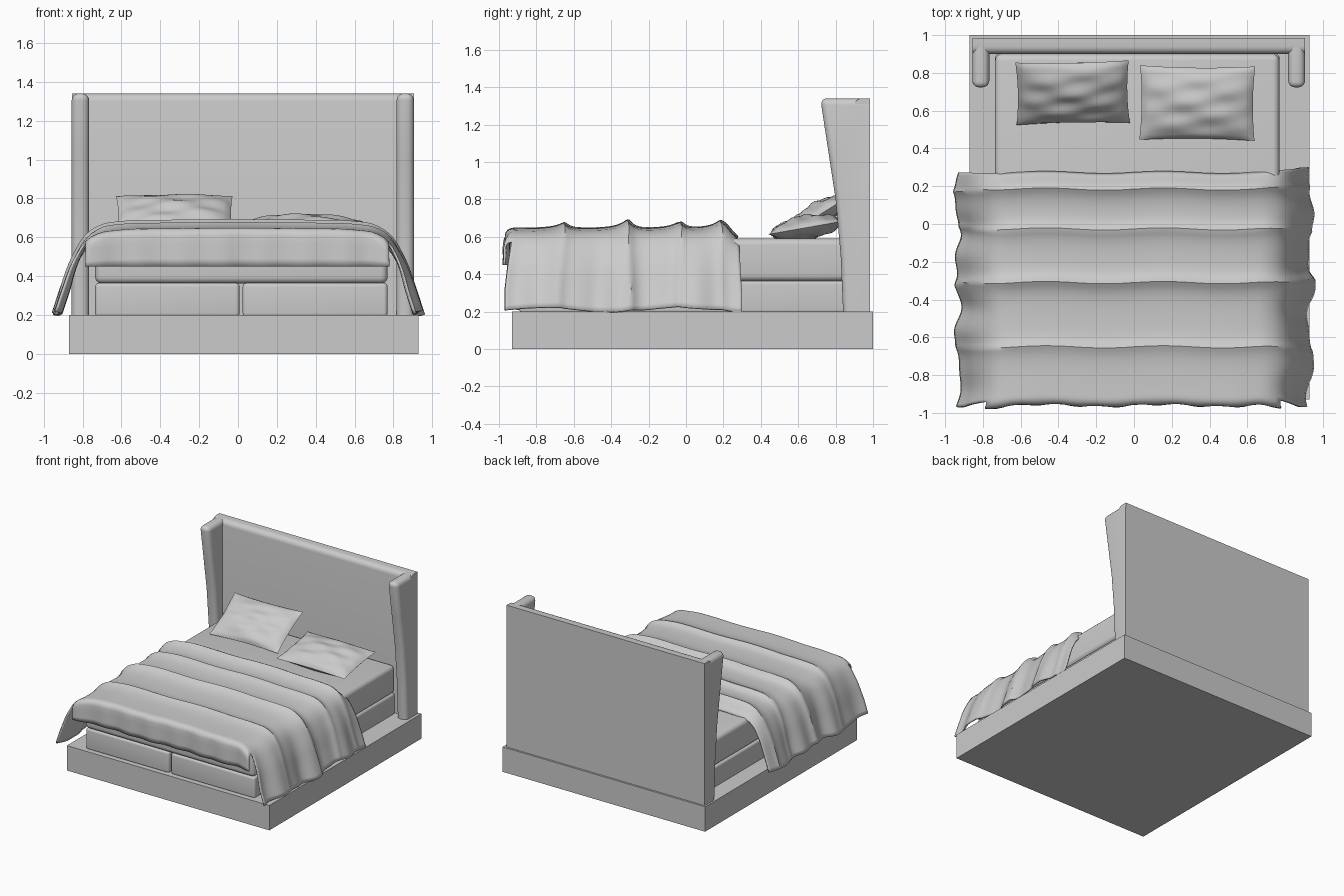
import bpy, bmesh, math
from mathutils import Matrix, Vector

if "Cube" in bpy.data.objects:
    bpy.data.objects.remove(bpy.data.objects["Cube"])

grey = bpy.data.materials.new("grey")
grey.diffuse_color = (0.6, 0.6, 0.6, 1)
grey.use_nodes = True
grey.node_tree.nodes["Principled BSDF"].inputs["Base Color"].default_value = grey.diffuse_color


def finish(bm, name, smooth=True):
    bmesh.ops.recalc_face_normals(bm, faces=bm.faces)
    me = bpy.data.meshes.new(name)
    bm.to_mesh(me)
    bm.free()
    me.materials.append(grey)
    ob = bpy.data.objects.new(name, me)
    bpy.context.collection.objects.link(ob)
    bpy.ops.object.select_all(action='DESELECT')
    ob.select_set(True)
    bpy.context.view_layer.objects.active = ob
    if smooth:
        bpy.ops.object.shade_smooth_by_angle(angle=math.radians(40))
    return ob


def bevel(bm, r, rule, segs=5):
    edges = [e for e in bm.edges if rule((e.verts[0].co + e.verts[1].co) / 2)]
    bmesh.ops.bevel(bm, geom=edges, offset=r, segments=segs, profile=0.5, affect='EDGES')


def box(name, x, y, z, r=0, rule=lambda m: True):
    bm = bmesh.new()
    bmesh.ops.create_cube(bm, size=1)
    for v in bm.verts:
        v.co = [a[0] if c < 0 else a[1] for a, c in zip((x, y, z), v.co)]
    if r:
        bevel(bm, r, rule)
    return finish(bm, name, r > 0)


def lerp_path(pts, t):
    # pts: (t, value) pairs in rising order
    for (a, p), (b, q) in zip(pts, pts[1:]):
        if t <= b:
            return p + (q - p) * max(0, t - a) / (b - a)
    return pts[-1][1]


# Plinth, drawers and mattress
box("plinth", (-0.87, 0.93), (-0.93, 1.0), (0, 0.2))
box("left_drawer", (-0.735, 0.008), (-0.89, 0.90), (0.19, 0.365), 0.02)
box("right_drawer", (0.024, 0.77), (-0.89, 0.90), (0.19, 0.365), 0.02)
box("mattress", (-0.735, 0.77), (-0.90, 0.90), (0.362, 0.59), 0.035)

# Headboard panel, rounded along the top front edge
box("headboard", (-0.855, 0.905), (0.90, 0.985), (0.2, 1.34), 0.04,
    lambda m: m.z > 1.3 and m.y < 0.92)

# Headboard wings, widening towards the top
wing_profile = [(0.985, 0.2), (0.84, 0.2), (0.827, 0.5), (0.80, 0.8),
                (0.765, 1.03), (0.718, 1.34), (0.985, 1.34)]
for name, x0 in (("left_wing", -0.856), ("right_wing", 0.816)):
    bm = bmesh.new()
    face = bm.faces.new([bm.verts.new((x0, y, z)) for y, z in wing_profile])
    new = bmesh.ops.extrude_face_region(bm, geom=[face])["geom"]
    bmesh.ops.translate(bm, vec=(0.09, 0, 0), verts=[v for v in new if isinstance(v, bmesh.types.BMVert)])
    bm.normal_update()
    mid = x0 + 0.045

    def rim(m):
        on_side = abs(m.x - mid) > 0.04
        return (on_side and 0.22 < m.z and m.y < 0.97) or (m.z > 1.33 and m.y < 0.75)
    bevel(bm, 0.036, rim)
    finish(bm, name)

# Blanket: cross-section over the bed, swept along the bed with ridged folds
section_x = [(0, 0), (0.55, 0.60), (0.65, 0.70), (0.72, 0.78), (0.82, 0.85), (0.91, 0.89), (1, 0.935)]
section_z = [(0, 0.655), (0.5, 0.65), (0.65, 0.635), (0.72, 0.59), (0.82, 0.46), (0.91, 0.33), (1, 0.195)]
ridges = [(0.19, 0.045), (-0.03, 0.035), (-0.31, 0.045), (-0.65, 0.03)]


def soft(path, t):
    return sum(lerp_path(path, min(1, max(0, t + d))) for d in (-0.03, -0.01, 0.01, 0.03)) / 4


def blanket_point(s, y):
    t, side = abs(s), (1 if s > 0 else -1)
    x, z = soft(section_x, t), soft(section_z, t)
    hang = max(0, min(1, (t - 0.62) / 0.3))
    fold = 0
    for yr, h in ridges:
        d = y - yr - 0.02 * math.sin(4 * s + yr * 9) * hang
        fold += h * math.exp(-abs(d) / (0.03 if d > 0 else 0.055))
    fold -= 0.012
    z += fold * (1 - hang * 0.8) + 0.012 * hang * math.sin(9 * y + 2 * side)
    x += hang * (fold * 0.5 + 0.015 * math.sin(17 * y + side) + 0.008 * math.sin(31 * y))
    z -= 0.045 * max(0, (y - 0.215) / 0.055) * (1 - hang)
    # Edges flare outwards at the hem
    yy = y + hang * (0.03 if side > 0 else 0.0) * max(0, (y - 0.0) / 0.27)
    yy -= hang * 0.05 * max(0, (-y - 0.6) / 0.33)
    return Vector((side * x, yy + 0.006 * math.sin(11 * s) * (1 - hang), z))


bm = bmesh.new()
NS, NY, flap_rows = 72, 84, 8
grid = []
for j in range(NY + 1):
    y = 0.27 - 1.19 * j / NY
    grid.append([bm.verts.new(blanket_point(-1 + 2 * i / NS, y)) for i in range(NS + 1)])
# Short flap rolling over the foot end
first = [i for i in range(NS + 1) if abs(-1 + 2 * i / NS) <= 0.73]
for k in range(1, flap_rows + 1):
    f = k / flap_rows
    row = [None] * (NS + 1)
    for i in first:
        p = grid[NY][i].co
        a = min(1, f / 0.5) * math.pi / 2
        drop = 0.035 * (1 - math.cos(a)) + max(0, f - 0.5) / 0.5 * (p.z - 0.035 - 0.45)
        wave = 0.006 * math.sin(i * 0.9) * f
        row[i] = bm.verts.new((p.x * (1 + 0.01 * f), p.y - 0.035 * math.sin(a) + wave, p.z - drop))
    grid.append(row)
for r0, r1 in zip(grid, grid[1:]):
    for i in range(NS):
        quad = (r0[i], r0[i + 1], r1[i + 1], r1[i])
        if all(quad):
            bm.faces.new(quad)
blanket = finish(bm, "blanket")
thick = blanket.modifiers.new("thickness", 'SOLIDIFY')
thick.thickness = 0.012
thick.offset = 0


# Pillows: two puffed sheets joined at a pinched seam
def pillow(name, size, centre, tilt, turn, phase):
    bm = bmesh.new()
    n = 28
    w, d, h = size
    for sgn in (1, -1):
        rows = []
        for j in range(n + 1):
            row = []
            for i in range(n + 1):
                u, v = -1 + 2 * i / n, -1 + 2 * j / n
                puff = ((1 - u * u) * (1 - v * v)) ** 0.55
                crease = 1 + 0.09 * math.sin(5 * u + 7 * v + phase) + 0.06 * math.sin(11 * v - 4 * u)
                x = w / 2 * u * (1 - 0.035 * (1 - v * v))
                y = d / 2 * v * (1 - 0.05 * (1 - u * u))
                row.append(bm.verts.new((x, y, sgn * h / 2 * puff * crease)))
            rows.append(row)
        for r0, r1 in zip(rows, rows[1:]):
            for i in range(n):
                bm.faces.new((r0[i], r0[i + 1], r1[i + 1], r1[i]))
    bmesh.ops.remove_doubles(bm, verts=bm.verts, dist=0.0005)
    bm.transform(Matrix.Translation(centre) @ Matrix.Rotation(turn, 4, 'Z') @ Matrix.Rotation(tilt, 4, 'X'))
    finish(bm, name)


pillow("left_pillow", (0.6, 0.39, 0.13), (-0.325, 0.695, 0.71), math.radians(32), 0.02, 0.5)
pillow("right_pillow", (0.61, 0.40, 0.13), (0.335, 0.64, 0.648), math.radians(10), -0.01, 2.0)
